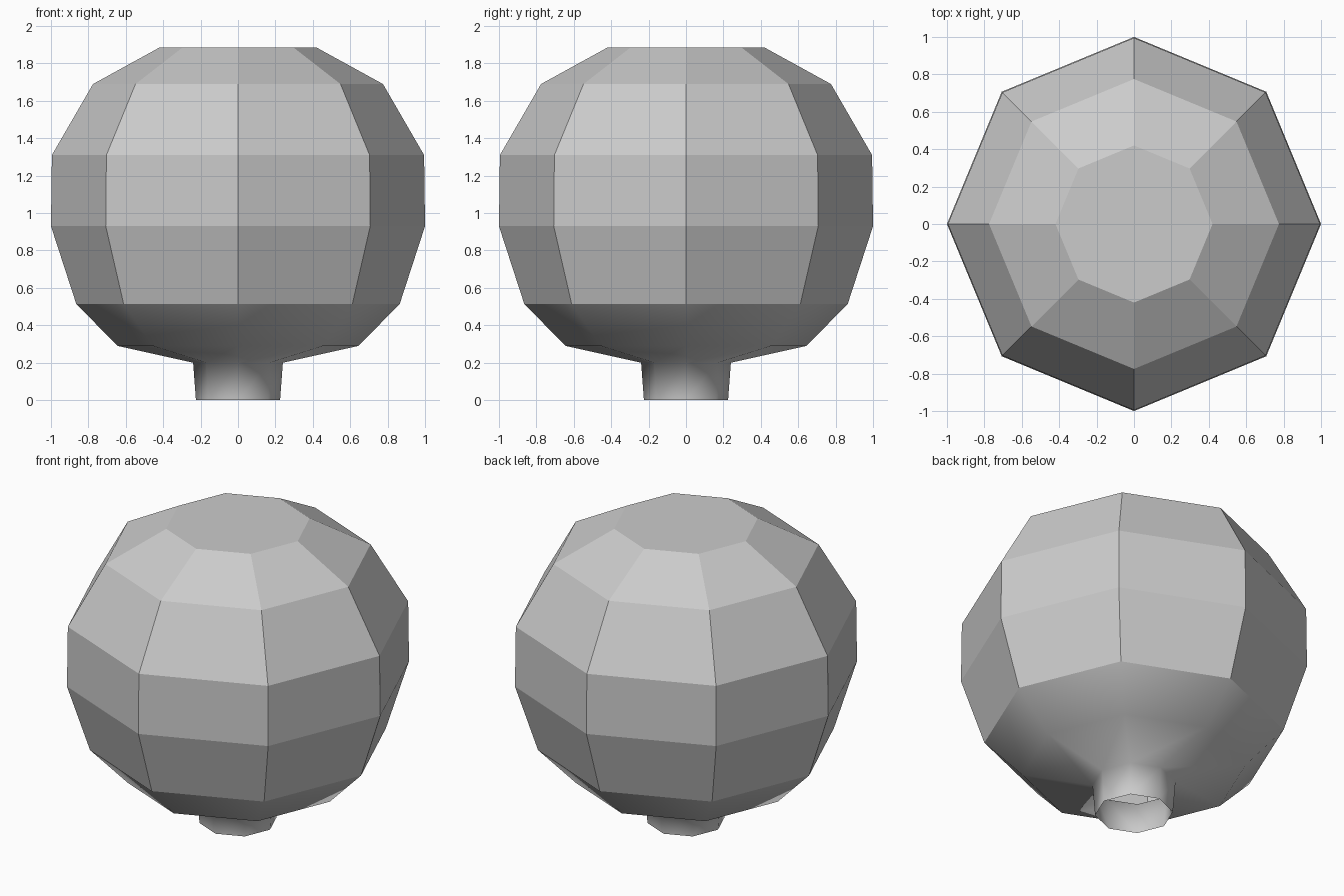
import bpy, bmesh
from math import cos, sin, tau

SIDES = 8
# Radius and height of each ring, from the open neck rim to the flat top
PROFILE = [(0.225, 0.0), (0.24, 0.2), (0.645, 0.29), (0.865, 0.515),
           (1.0, 0.93), (0.995, 1.31), (0.775, 1.69), (0.42, 1.885)]
SMOOTH_BELOW = 0.5

cube = bpy.data.objects.get("Cube")
if cube:
    bpy.data.objects.remove(cube, do_unlink=True)


def make_material(name, color):
    mat = bpy.data.materials.new(name)
    mat.use_nodes = True
    mat.diffuse_color = color
    mat.node_tree.nodes["Principled BSDF"].inputs["Base Color"].default_value = color
    return mat


def lathe(name, profile, material):
    """Loft rings of vertices, leaving the bottom open and capping the top."""
    bm = bmesh.new()
    rings = [[bm.verts.new((r * cos(tau * i / SIDES), r * sin(tau * i / SIDES), z))
              for i in range(SIDES)] for r, z in profile]
    for low, high in zip(rings, rings[1:]):
        for i in range(SIDES):
            j = (i + 1) % SIDES
            bm.faces.new((low[i], low[j], high[j], high[i]))
    bm.faces.new(rings[-1])
    # Faceted globe, softly shaded underside and neck
    for face in bm.faces:
        face.smooth = face.calc_center_median().z < SMOOTH_BELOW
    mesh = bpy.data.meshes.new(name)
    bm.to_mesh(mesh)
    bm.free()
    mesh.materials.append(material)
    obj = bpy.data.objects.new(name, mesh)
    bpy.context.collection.objects.link(obj)
    return obj


# Hollow globe with its open neck
lathe("globe_shell", PROFILE, make_material("light_grey", (0.6, 0.6, 0.6, 1.0)))
